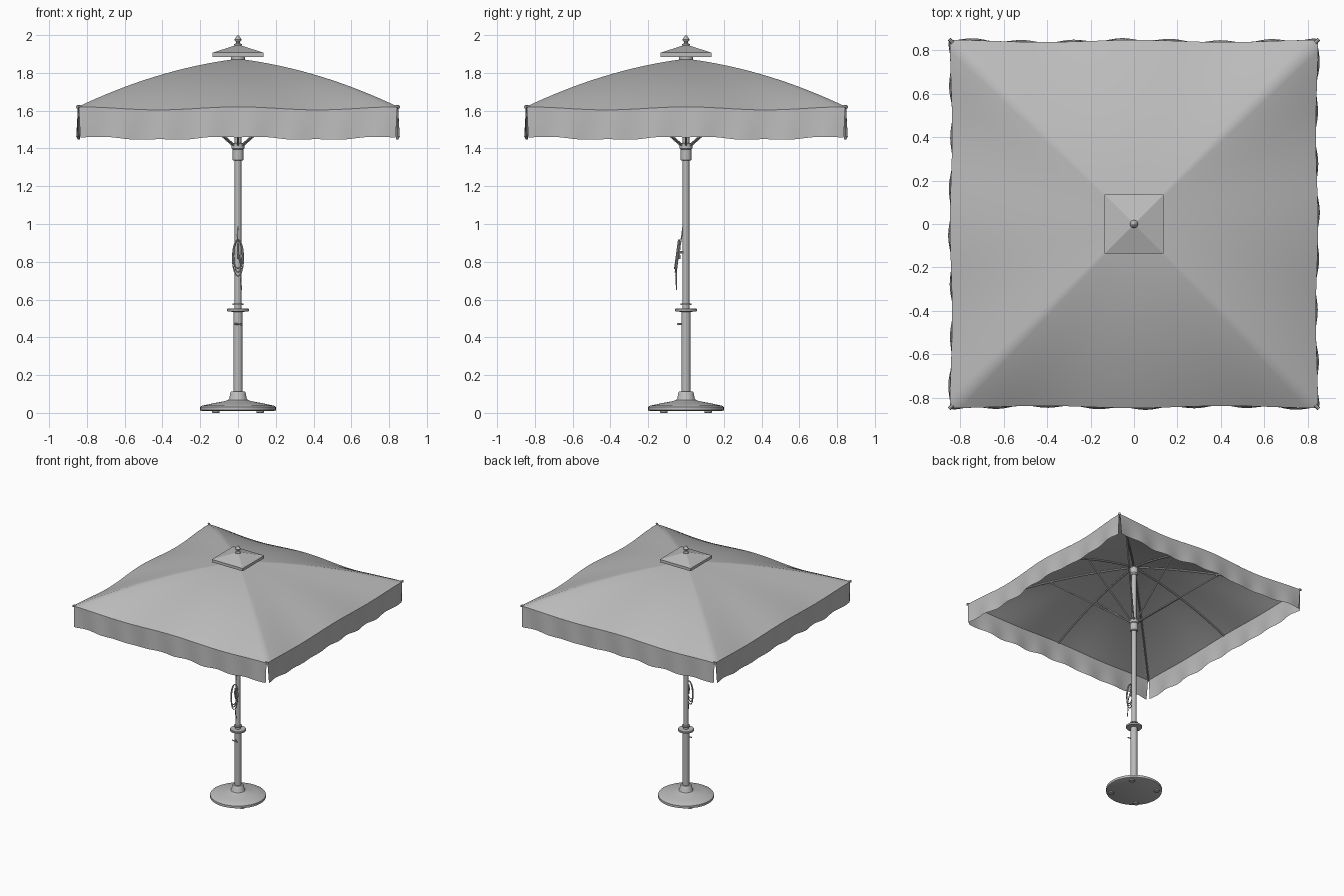
import bpy, bmesh, math
from mathutils import Vector, Matrix

if "Cube" in bpy.data.objects:
    bpy.data.objects.remove(bpy.data.objects["Cube"])

grey = bpy.data.materials.new("soft_grey")
grey.diffuse_color = (0.5, 0.5, 0.5, 1)
grey.use_nodes = True
grey.node_tree.nodes["Principled BSDF"].inputs["Base Color"].default_value = grey.diffuse_color
HALF = 0.848


def finish(name, bm, angle=35):
    me = bpy.data.meshes.new(name)
    bm.to_mesh(me)
    bm.free()
    me.materials.append(grey)
    ob = bpy.data.objects.new(name, me)
    bpy.context.collection.objects.link(ob)
    bpy.ops.object.select_all(action='DESELECT')
    ob.select_set(True)
    bpy.context.view_layer.objects.active = ob
    bpy.ops.object.shade_smooth_by_angle(angle=math.radians(angle))
    return ob


def lathe(name, profile, sides=32):
    """Closed turned part from (radius, height) points."""
    bm = bmesh.new()
    rings = [[bm.verts.new((r * math.cos(2 * math.pi * i / sides),
                            r * math.sin(2 * math.pi * i / sides), z))
              for i in range(sides)] for r, z in profile]
    for a, b in zip(rings, rings[1:]):
        for i in range(sides):
            j = (i + 1) % sides
            bm.faces.new((a[i], a[j], b[j], b[i]))
    bm.faces.new(rings[0][::-1])
    bm.faces.new(rings[-1])
    return finish(name, bm)


def tube(name, pts, radius, closed=False):
    """Round bar or cord along a path, turned into a mesh."""
    cu = bpy.data.curves.new(name, 'CURVE')
    cu.dimensions = '3D'
    cu.bevel_depth = radius
    cu.bevel_resolution = 2
    cu.use_fill_caps = True
    sp = cu.splines.new('POLY')
    sp.points.add(len(pts) - 1)
    for p, co in zip(sp.points, pts):
        p.co = (*co, 1)
    sp.use_cyclic_u = closed
    cu.materials.append(grey)
    ob = bpy.data.objects.new(name, cu)
    bpy.context.collection.objects.link(ob)
    bpy.ops.object.select_all(action='DESELECT')
    ob.select_set(True)
    bpy.context.view_layer.objects.active = ob
    bpy.ops.object.convert(target='MESH')
    bpy.ops.object.shade_smooth_by_angle(angle=math.radians(40))


def roof_z(s):
    return 1.875 - 0.105 * s - 0.15 * s * s


def roof(t, s):
    """Front panel: t runs -1..1 along the edge, s runs 0..1 from the peak."""
    slack = math.sin(math.pi * abs(t)) ** 2 * s ** 3
    return Vector((t * s * HALF, -s * HALF + 0.010 * slack, roof_z(s) - 0.016 * slack))


def four_sides(bm, fn, ts, ss):
    """Grid of fn(t, s) repeated around the four sides."""
    for k in range(4):
        rot = Matrix.Rotation(k * math.pi / 2, 3, 'Z')
        g = [[bm.verts.new(rot @ fn(t, s)) for t in ts] for s in ss]
        for i in range(len(ss) - 1):
            for j in range(len(ts) - 1):
                bm.faces.new((g[i + 1][j], g[i + 1][j + 1], g[i][j + 1], g[i][j]))


# Canopy cloth, with slack between the eight ribs
bm = bmesh.new()
four_sides(bm, roof, [i / 16 - 1 for i in range(33)], [0.03 + 0.97 * i / 16 for i in range(17)])
bmesh.ops.remove_doubles(bm, verts=bm.verts, dist=1e-4)
finish("canopy", bm, 60)


# Hanging valance on each side, split at the corners
def valance_point(t, s):
    p = roof(t, 1)
    p.x = t * (0.843 - 0.008 * s)
    p.y -= s * (0.003 + 0.006 * math.sin(t * 23))
    p.z -= s * (0.158 + 0.003 * math.cos(t * 19))
    return p


bm = bmesh.new()
four_sides(bm, valance_point, [i / 36 - 1 for i in range(73)], [i / 5 for i in range(6)])
finish("valance", bm, 60)

# Square vent cap with a short skirt
bm = bmesh.new()
four_sides(bm, lambda t, s: Vector((t * s * 0.135, -s * 0.135, 1.95 - 0.043 * s)),
           [-1, 0, 1], [0.02, 0.5, 1])
four_sides(bm, lambda t, s: Vector((t * 0.135, -0.135, 1.907 - 0.022 * s)), [-1, 1], [0, 1])
bmesh.ops.remove_doubles(bm, verts=bm.verts, dist=1e-4)
finish("vent_cap", bm, 10)

# Ribs and struts
for k in range(8):
    a = k * math.pi / 4
    d = Vector((math.cos(a), math.sin(a), 0))
    reach = HALF * (math.sqrt(2) if k % 2 else 1)
    kind = "corner" if k % 2 else "side"
    rib = []
    for i in range(11):
        s = (0.03 + 0.965 * i / 10)
        p = d * reach * s
        p.z = roof_z(s) - 0.009
        rib.append(p)
    tube(f"{kind}_rib_{k}", rib, 0.0065)
    low = d * 0.025 + Vector((0, 0, 1.415))
    high = d * reach * 0.5
    high.z = roof_z(0.5) - 0.016
    tube(f"{kind}_strut_{k}", [low, high], 0.006)
    if k % 2:
        end = d * reach
        end.z = roof_z(1)
        tube(f"corner_tip_{k}", [end - d * 0.02, end + d * 0.005], 0.009)

# Pole, hubs and finial
lathe("pole", [(0.0175, 0.50), (0.0175, 1.89)])
lathe("crown_hub", [(0.022, 1.80), (0.03, 1.81), (0.03, 1.855), (0.022, 1.865)])
lathe("vent_hub", [(0.038, 1.865), (0.038, 1.885), (0.03, 1.89), (0.03, 1.905)])
lathe("runner", [(0.025, 1.335), (0.029, 1.34), (0.029, 1.395), (0.034, 1.40),
                 (0.034, 1.425), (0.022, 1.43)])
lathe("finial", [(0.020, 1.945), (0.020, 1.952), (0.010, 1.957), (0.010, 1.964), (0.017, 1.970),
                 (0.019, 1.977), (0.015, 1.985), (0.008, 1.991), (0.005, 1.998), (0.002, 2.0)], 20)

# Weighted base with sleeve and collars
lathe("base", [(0.19, 0.010), (0.20, 0.014), (0.20, 0.032), (0.19, 0.038), (0.13, 0.051),
               (0.07, 0.062), (0.052, 0.068), (0.046, 0.078), (0.040, 0.108), (0.036, 0.112),
               (0.024, 0.112)], 48)
lathe("base_sleeve", [(0.024, 0.10), (0.024, 0.55)])
lathe("sleeve_flange", [(0.03, 0.535), (0.056, 0.538), (0.058, 0.542), (0.058, 0.550),
                        (0.054, 0.553), (0.02, 0.553)])
lathe("pole_ring", [(0.018, 0.570), (0.029, 0.571), (0.029, 0.579), (0.018, 0.580)])
for k in range(4):
    foot = lathe(f"foot_{k}", [(0.018, 0.0), (0.02, 0.002), (0.02, 0.012)], 16)
    a = math.pi / 4 + k * math.pi / 2
    foot.location = (0.165 * math.cos(a), 0.165 * math.sin(a), 0)

# Locking screw on the sleeve
tube("lock_screw", [(0, -0.02, 0.47), (0, -0.042, 0.47)], 0.005)
tube("lock_handle", [(-0.022, -0.042, 0.472), (0.022, -0.042, 0.468)], 0.0045)

# Cleat with coiled cord
tube("cleat_post", [(0, -0.014, 0.85), (0, -0.036, 0.85)], 0.007)
tube("cleat_bar", [(0, -0.034, 0.815), (0, -0.038, 0.85), (0, -0.034, 0.885)], 0.006)
for k, (w, h, zc) in enumerate([(0.029, 0.095, 0.82), (0.023, 0.085, 0.83), (0.027, 0.075, 0.84)]):
    loop = []
    for i in range(32):
        a = 2 * math.pi * i / 32
        loop.append((w * math.cos(a), -0.044 + 0.010 * math.sin(a) - 0.003 * k, zc + h * math.sin(a)))
    tube(f"cord_loop_{k}", loop, 0.0032, True)
tube("cord_lead", [(0, -0.016, 0.99), (-0.004, -0.022, 0.94), (0.003, -0.034, 0.87)], 0.0032)
tube("cord_tail", [(0.005, -0.040, 0.84), (0.018, -0.050, 0.76), (0.014, -0.052, 0.70),
                   (0.019, -0.050, 0.65)], 0.0032)
